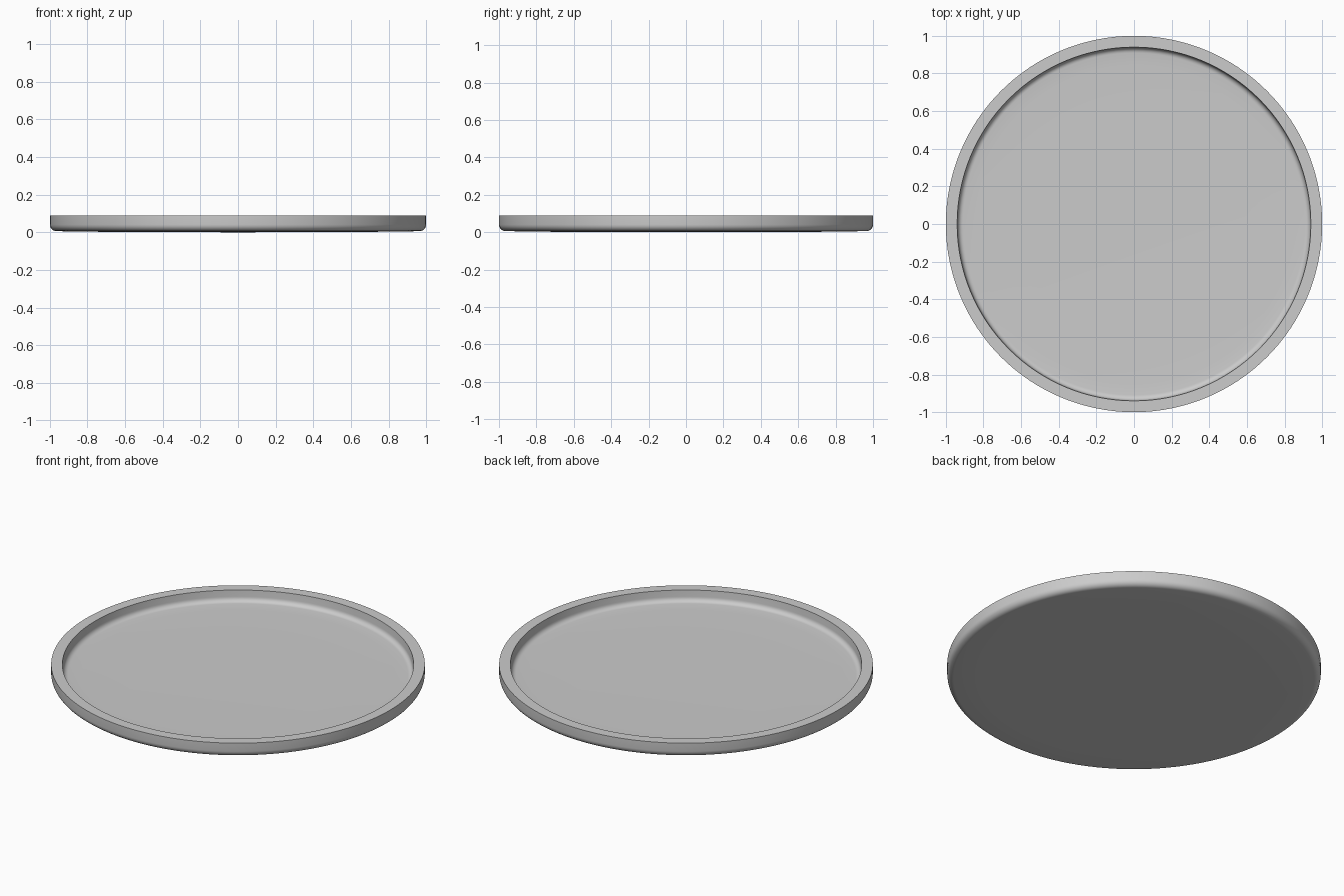
import bpy, bmesh, math

if "Cube" in bpy.data.objects:
    bpy.data.objects.remove(bpy.data.objects["Cube"])

SEGMENTS = 128


def arc(cx, cz, r, a0, a1, n=6):
    """Points on a fillet arc, angles in degrees."""
    return [(cx + r * math.cos(math.radians(a0 + (a1 - a0) * i / n)),
             cz + r * math.sin(math.radians(a0 + (a1 - a0) * i / n)))
            for i in range(n + 1)]


# Half section: gently bowed underside, rounded foot, flat rim, filleted floor
profile = [(0, 0), (0.6, 0.001), (0.84, 0.004)]
profile += arc(0.965, 0.041, 0.035, -90, 0)
profile += [(1.0, 0.09), (0.94, 0.09)]
profile += arc(0.909, 0.053, 0.028, 0, -90)
profile += [(0.84, 0.023), (0.6, 0.02), (0, 0.019)]

# Revolve the section around z
bm = bmesh.new()
verts = [bm.verts.new((r, 0, z)) for r, z in profile]
edges = [bm.edges.new(pair) for pair in zip(verts, verts[1:])]
bmesh.ops.spin(bm, geom=verts + edges, cent=(0, 0, 0), axis=(0, 0, 1),
               angle=math.tau, steps=SEGMENTS)
bmesh.ops.remove_doubles(bm, verts=bm.verts, dist=1e-5)
bmesh.ops.recalc_face_normals(bm, faces=bm.faces)
mesh = bpy.data.meshes.new("round_tray")
bm.to_mesh(mesh)
bm.free()

tray = bpy.data.objects.new("round_tray", mesh)
bpy.context.collection.objects.link(tray)
bpy.context.view_layer.objects.active = tray
tray.select_set(True)
bpy.ops.object.shade_smooth_by_angle(angle=math.radians(35))
